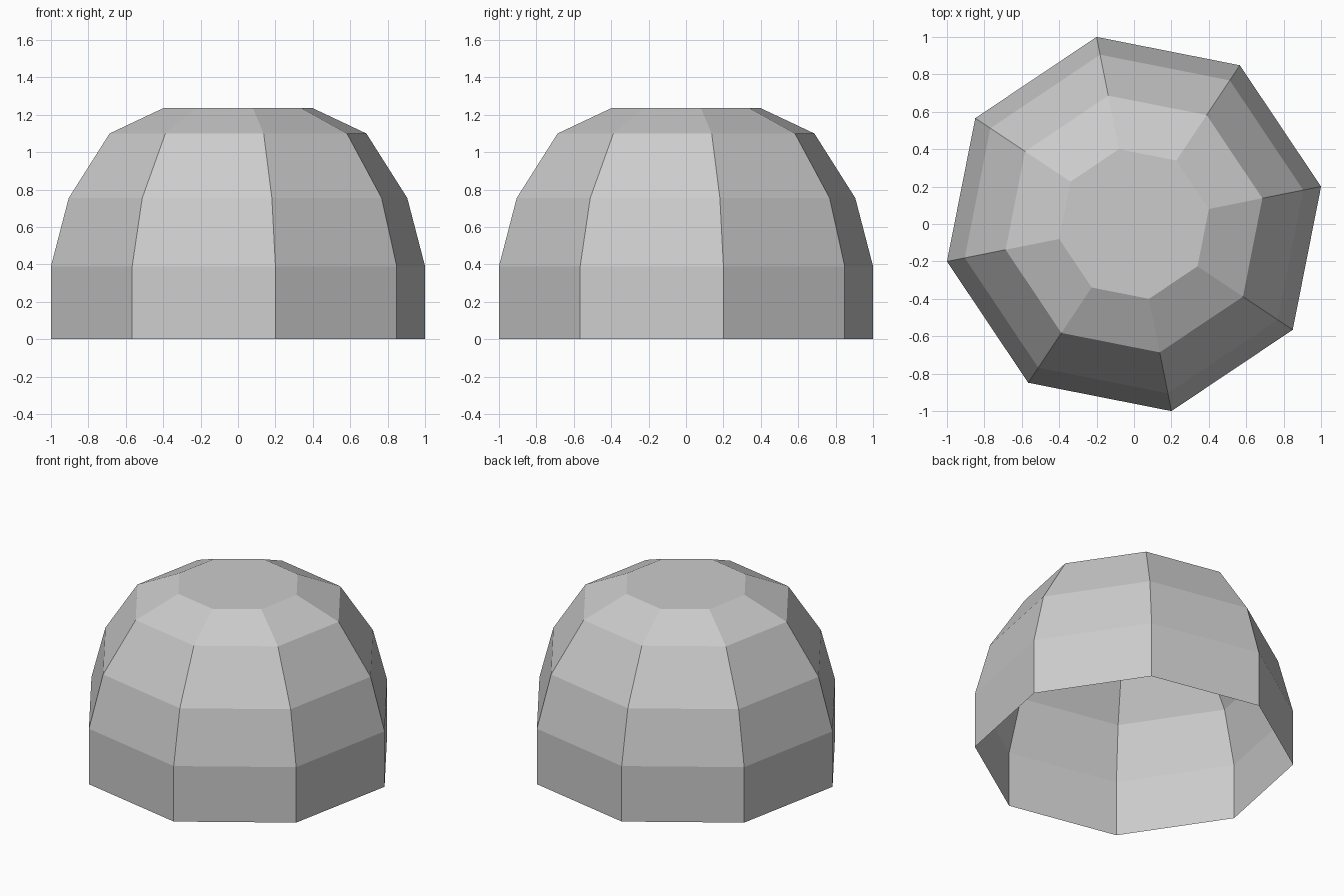
import bpy, bmesh
from math import cos, sin, tau, radians

cube = bpy.data.objects.get("Cube")
if cube:
    bpy.data.objects.remove(cube, do_unlink=True)

SIDES = 8
TWIST = radians(11.31)
# Dome profile: (corner radius, height), from rim to crown
PROFILE = [(1.02, 0), (1.02, 0.39), (0.923, 0.755), (0.70, 1.10), (0.408, 1.235)]

grey = bpy.data.materials.new("light_grey")
grey.use_nodes = True
colour = (0.6, 0.6, 0.6, 1)
grey.diffuse_color = colour
grey.node_tree.nodes["Principled BSDF"].inputs["Base Color"].default_value = colour

# Eight-sided dome shell, open underneath
bm = bmesh.new()
rings = []
for r, z in PROFILE:
    angles = [TWIST + tau * i / SIDES for i in range(SIDES)]
    rings.append([bm.verts.new((r * cos(a), r * sin(a), z)) for a in angles])
for low, high in zip(rings, rings[1:]):
    for i in range(SIDES):
        j = (i + 1) % SIDES
        bm.faces.new((low[i], low[j], high[j], high[i]))
# Flat crown
bm.faces.new(rings[-1])

mesh = bpy.data.meshes.new("dome_shell")
bm.to_mesh(mesh)
bm.free()
mesh.materials.append(grey)
dome = bpy.data.objects.new("dome_shell", mesh)
bpy.context.collection.objects.link(dome)
